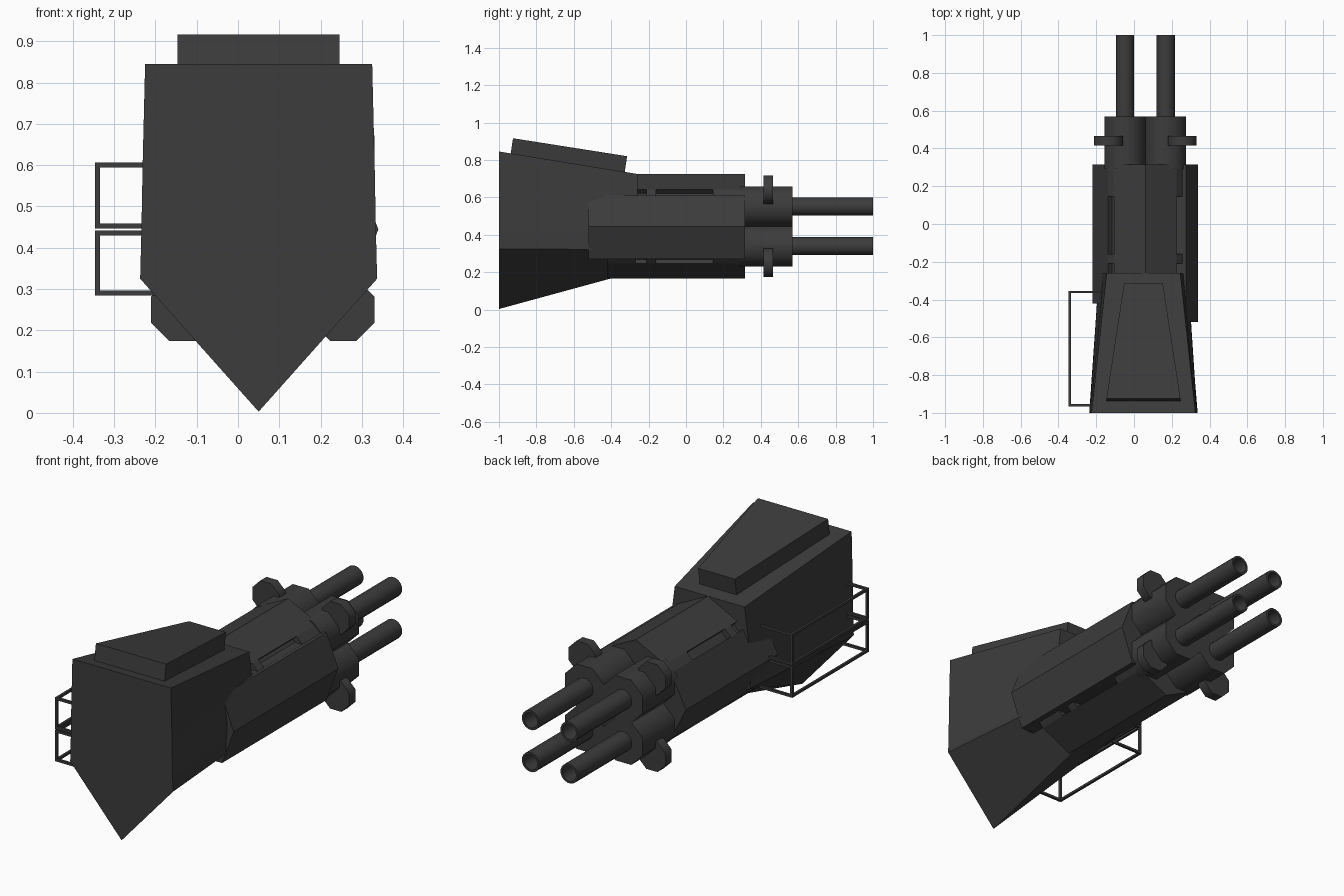
import bpy, math

if "Cube" in bpy.data.objects:
    bpy.data.objects.remove(bpy.data.objects["Cube"])

CX, CZ = 0.06, 0.445          # axis of the gun cluster
HX = 0.05                     # axis of the hood

mat = bpy.data.materials.new("dark_metal")
mat.diffuse_color = (0.045, 0.045, 0.045, 1)
mat.use_nodes = True
mat.node_tree.nodes["Principled BSDF"].inputs["Base Color"].default_value = mat.diffuse_color


def smooth(ob, deg):
    bpy.ops.object.select_all(action='DESELECT')
    ob.select_set(True)
    bpy.context.view_layer.objects.active = ob
    bpy.ops.object.shade_smooth_by_angle(angle=math.radians(deg))


def make(name, verts, faces, angle=None):
    me = bpy.data.meshes.new(name)
    me.from_pydata(verts, [], faces)
    import bmesh
    bm = bmesh.new()
    bm.from_mesh(me)
    bmesh.ops.recalc_face_normals(bm, faces=bm.faces)
    bm.to_mesh(me)
    bm.free()
    ob = bpy.data.objects.new(name, me)
    bpy.context.collection.objects.link(ob)
    me.materials.append(mat)
    if angle:
        smooth(ob, angle)
    return ob


def loft(name, rings, angle=None):
    """Skin equal-length rings of points and cap both ends."""
    n = len(rings[0])
    verts = [p for r in rings for p in r]
    faces = [[k * n + i, k * n + (i + 1) % n, (k + 1) * n + (i + 1) % n, (k + 1) * n + i]
             for k in range(len(rings) - 1) for i in range(n)]
    faces += [list(range(n)), list(range(len(verts) - n, len(verts)))]
    return make(name, verts, faces, angle)


def ring(x, z, r, y, n):
    a0 = math.pi / n
    return [(x + r * math.cos(a0 + 2 * math.pi * i / n), y,
             z + r * math.sin(a0 + 2 * math.pi * i / n)) for i in range(n)]


def box(name, x0, x1, y0, y1, z0, z1):
    return loft(name, [[(x0, y, z0), (x1, y, z0), (x1, y, z1), (x0, y, z1)] for y in (y0, y1)])


def section(half, y, cx):
    """Mirror a half outline (top to bottom, last point on the axis)."""
    right = [(cx + x, y, z) for x, z in half]
    left = [(cx - x, y, z) for x, z in half[-2::-1]]
    return right + left


# Body: twelve-sided prism with narrow chamfers on the diagonals
quarter = [(0, .28), (.165, .198), (.198, .165), (.28, 0)]
outline = quarter + [(x, -z) for x, z in quarter[-2::-1]]
outline += [(-x, z) for x, z in outline[-2:0:-1]]
body = loft("body", [[(CX + x, y, CZ + z) for x, z in outline] for y in (-.42, .315)])

# Vent slots cut in the chamfers
for k in range(4):
    a = math.radians(45 + 90 * k)
    for y0, y1 in ((-.16, .145), (-.27, -.21)):
        c = box("slot_cutter", -.03, .06, y0, y1, -.023, .023)
        c.rotation_euler = (0, -a, 0)
        c.location = (CX + .257 * math.cos(a), 0, CZ + .257 * math.sin(a))
        c.hide_render = True
        mod = body.modifiers.new("slot", 'BOOLEAN')
        mod.operation, mod.object, mod.solver = 'DIFFERENCE', c, 'EXACT'
        bpy.context.view_layer.objects.active = body
        bpy.context.view_layer.update()
        bpy.ops.object.modifier_apply(modifier=mod.name)
        bpy.data.objects.remove(c)

# Right side armour panel
loft("side_panel", [[(.2, y, .61), (.275, y, .61), (.34, y, .445), (.275, y, .27), (.2, y, .27)]
                    for y in (-.52, .315)])

# Hood: keel-shaped front tapering into the body
front = [(.275, .845), (.281, .6), (.284, .44), (.287, .325), (0, .003)]
rear = [(.195, .725), (.21, .61), (.235, .44), (.225, .32), (0, .205)]
loft("hood", [section(front, -1, HX), section(rear, -.26, HX)], 35)

# Sloping plate on top of the hood
loft("top_plate", [[(HX - w, y, z), (HX + w, y, z), (HX + w, y - .015, z - .1), (HX - w, y - .015, z - .1)]
                   for w, y, z in ((.196, -.925, .916), (.103, -.315, .82))])

# Four barrels with their mounts and outer knobs
for sx in (-1, 1):
    for sz in (-1, 1):
        x, z = CX + sx * .108, CZ + sz * .106
        loft("barrel_mount", [ring(x, z, .117, .29, 8), ring(x, z, .117, .57, 8)], 50)
        loft("mount_knob", [ring(CX + sx * .195, CZ + sz * .195, .082, y, 8) for y in (.415, .465)], 50)
        loft("barrel", [ring(x, z, r, y, 16) for r, y in ((.049, .55), (.049, 1), (.038, 1), (.038, .6))], 40)

# Left side guard: two stacked wire frames
t = .006
for z0, z1 in ((.29, .436), (.453, .6)):
    for z in (z0, z1):
        box("guard_rail", -.34 - t, -.34 + t, -.966, -.354, z - t, z + t)
        for y in (-.96, -.36):
            box("guard_arm", -.34, -.16, y - t, y + t, z - t, z + t)
    for y in (-.96, -.36):
        box("guard_post", -.34 - t, -.34 + t, y - t, y + t, z0, z1)
